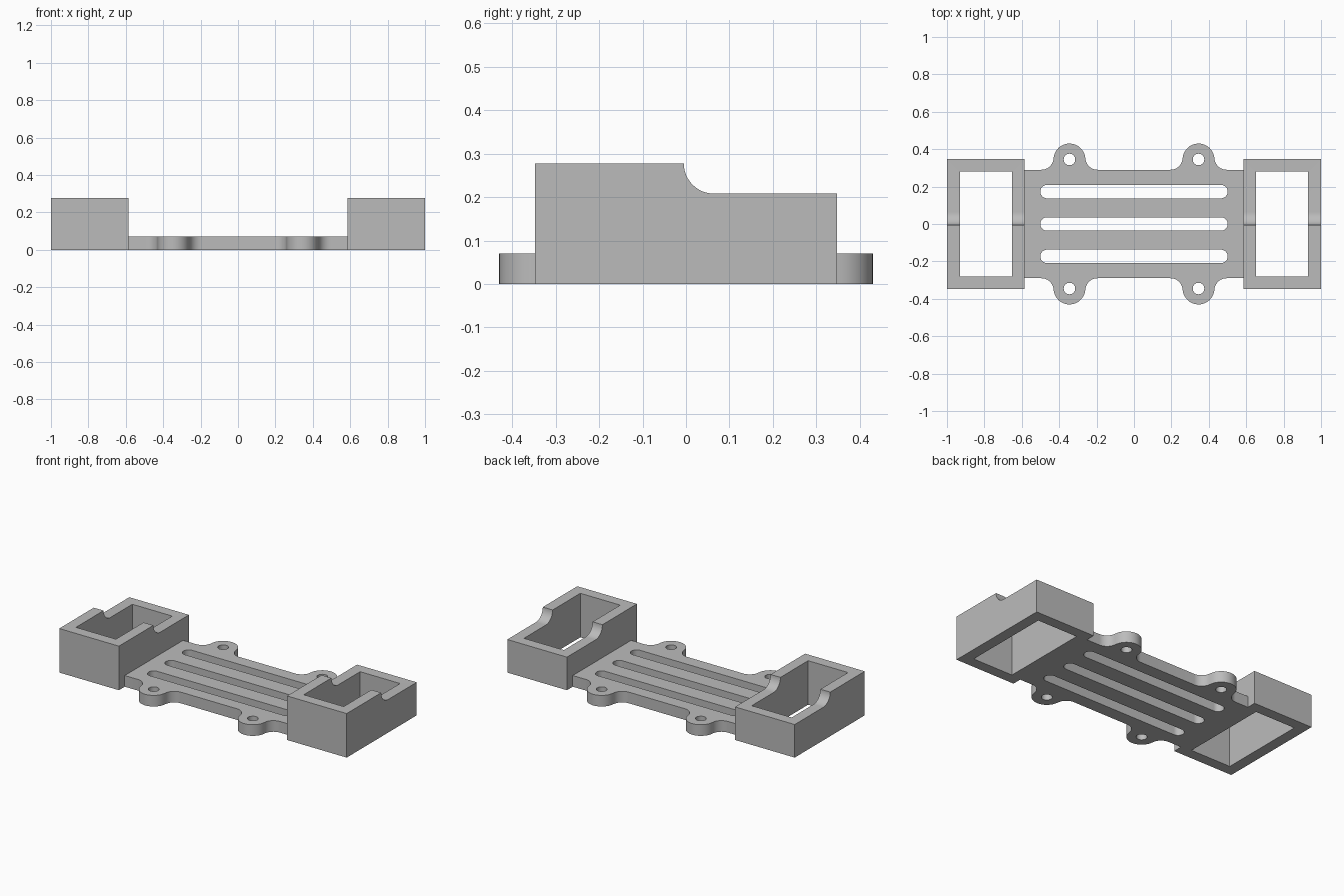
import bpy, bmesh
from math import sin, cos, pi, atan2, hypot

if "Cube" in bpy.data.objects:
    bpy.data.objects.remove(bpy.data.objects["Cube"], do_unlink=True)

grey = bpy.data.materials.new("plain grey")
grey.use_nodes = True
colour = (0.5, 0.5, 0.5, 1)
grey.diffuse_color = colour
grey.node_tree.nodes["Principled BSDF"].inputs["Base Color"].default_value = colour


def arc(cx, cy, r, start, end, n=12):
    steps = [start + (end - start) * i / n for i in range(n + 1)]
    return [(cx + r * cos(a), cy + r * sin(a)) for a in steps]


def activate(obj):
    bpy.ops.object.select_all(action="DESELECT")
    obj.select_set(True)
    bpy.context.view_layer.objects.active = obj


def extruded(name, loops, depth, location, rotation=(0, 0, 0)):
    """Solid from flat closed loops; inner loops become holes."""
    curve = bpy.data.curves.new(name, "CURVE")
    curve.dimensions = "2D"
    curve.fill_mode = "BOTH"
    curve.extrude = depth / 2
    for points in loops:
        spline = curve.splines.new("POLY")
        spline.points.add(len(points) - 1)
        for point, (x, y) in zip(spline.points, points):
            point.co = (x, y, 0, 1)
        spline.use_cyclic_u = True
    obj = bpy.data.objects.new(name, curve)
    bpy.context.collection.objects.link(obj)
    obj.location, obj.rotation_euler = location, rotation
    activate(obj)
    bpy.ops.object.convert(target="MESH")
    obj = bpy.context.view_layer.objects.active
    bm = bmesh.new()
    bm.from_mesh(obj.data)
    bmesh.ops.remove_doubles(bm, verts=bm.verts, dist=0.0001)
    bmesh.ops.recalc_face_normals(bm, faces=bm.faces)
    bm.to_mesh(obj.data)
    bm.free()
    obj.data.materials.clear()
    obj.data.materials.append(grey)
    return obj


def smooth(obj):
    activate(obj)
    bpy.ops.object.shade_smooth_by_angle(angle=pi / 6)


# Base plate: one quarter outline with a filleted mounting ear, then mirrored
plate_x, plate_y, plate_h = 0.585, 0.29, 0.07
ear, ear_r, fillet, gap = 0.345, 0.085, 0.065, 0.15
lift = plate_y + fillet
tilt = atan2(lift - ear, gap)
quarter = [(plate_x, plate_y)]
quarter += arc(ear + gap, lift, fillet, 1.5 * pi, pi + tilt)
quarter += arc(ear, ear, ear_r, tilt, pi - tilt, 28)[1:-1]
quarter += arc(ear - gap, lift, fillet, -tilt, -pi / 2)
half = quarter + [(-x, y) for x, y in reversed(quarter)]
outline = half + [(-x, -y) for x, y in half]

# Three long vent slots and four screw holes
slot_r, slot_x = 0.036, 0.465
loops = [outline]
for y in (-0.173, 0, 0.173):
    loops.append(arc(slot_x, y, slot_r, -pi / 2, pi / 2)
                 + arc(-slot_x, y, slot_r, pi / 2, 1.5 * pi))
for sx in (-1, 1):
    for sy in (-1, 1):
        loops.append(arc(sx * ear, sy * ear, 0.031, 0, 2 * pi, 24)[:-1])
smooth(extruded("base_plate", loops, plate_h, (0, 0, plate_h / 2)))

# End frames: stepped side profile with a curved step, hollowed straight through
deep, high, low = 0.348, 0.277, 0.208
step_r = high - low
profile = [(-deep, 0), (-deep, high)]
profile += arc(step_r - 0.005, high, step_r, pi, 1.5 * pi)
profile += [(deep, low), (deep, 0)]
middle, width = 0.7925, 0.415
for side, name in ((-1, "right_end_frame"), (1, "left_end_frame")):
    frame = extruded(name, [profile], width, (side * middle, 0, 0), (pi / 2, 0, pi / 2))
    bpy.ops.mesh.primitive_cube_add(size=1, location=(side * middle, 0, 0.15))
    cutter = bpy.context.object
    cutter.name = "frame_opening_cutter"
    cutter.scale = (0.278, 0.56, 1)
    cutter.hide_render = True
    activate(frame)
    cut = frame.modifiers.new("opening", "BOOLEAN")
    cut.object, cut.operation, cut.solver = cutter, "DIFFERENCE", "EXACT"
    bpy.ops.object.modifier_apply(modifier=cut.name)
    bpy.data.objects.remove(cutter, do_unlink=True)
    smooth(frame)
